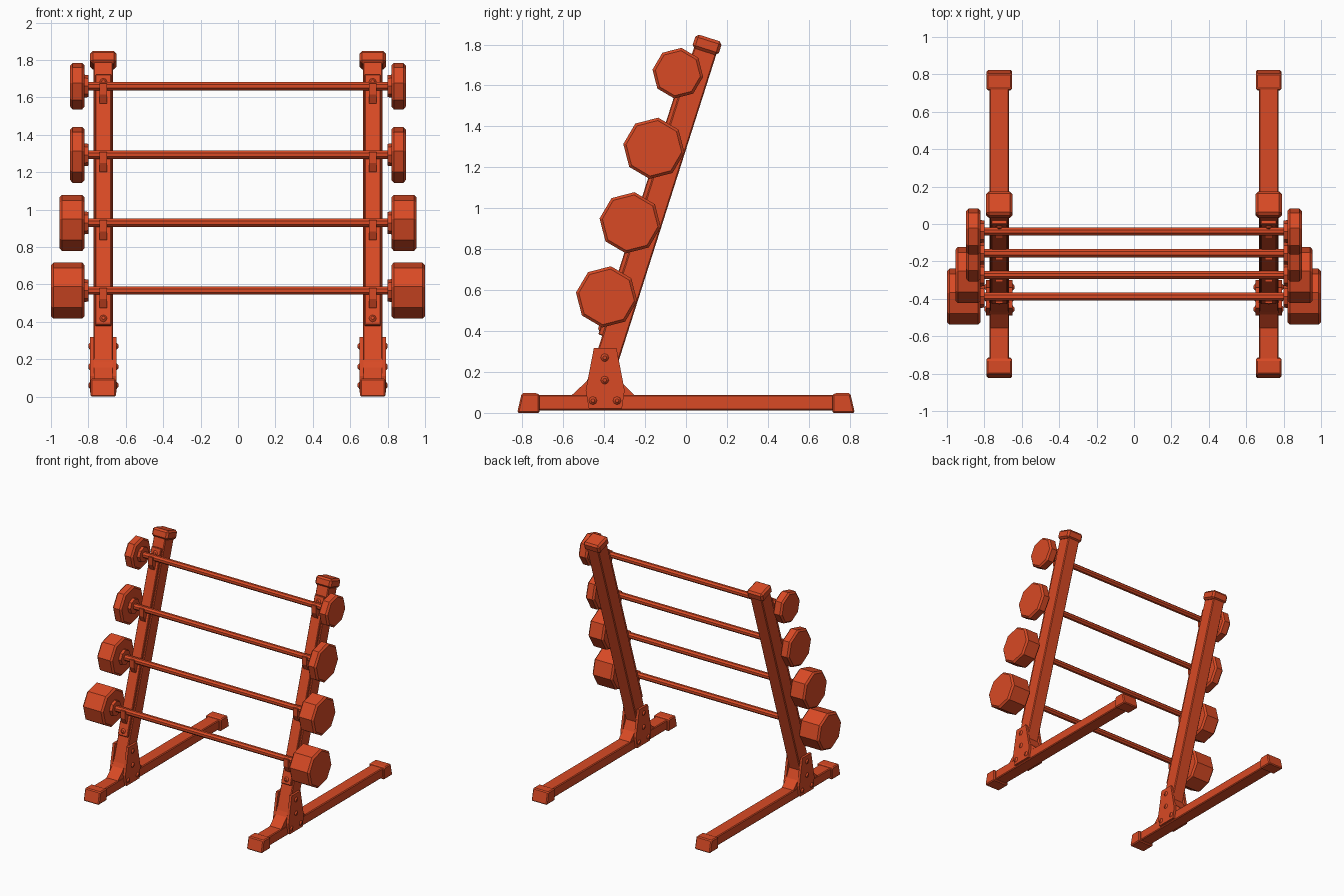
import bpy, bmesh, math
from mathutils import Vector

if "Cube" in bpy.data.objects:
    bpy.data.objects.remove(bpy.data.objects["Cube"])

paint = bpy.data.materials.new("orange red")
paint.use_nodes = True
colour = (0.69, 0.068, 0.018, 1)
paint.diffuse_color = colour
paint.node_tree.nodes["Principled BSDF"].inputs["Base Color"].default_value = colour

LEAN = math.atan(0.3185)
POST_X = 0.72


def finish(name, bm, bevel=0):
    bmesh.ops.recalc_face_normals(bm, faces=bm.faces)
    mesh = bpy.data.meshes.new(name)
    bm.to_mesh(mesh)
    bm.free()
    mesh.materials.append(paint)
    obj = bpy.data.objects.new(name, mesh)
    bpy.context.collection.objects.link(obj)
    if bevel:
        mod = obj.modifiers.new("Bevel", "BEVEL")
        mod.width = bevel
        mod.segments = 1
        mod.limit_method = "ANGLE"
        mod.angle_limit = math.radians(35)
    return obj


def prism(name, profile, x, width, bevel=0):
    """Extrude a (y, z) outline across x."""
    bm = bmesh.new()
    face = bm.faces.new([bm.verts.new((x - width / 2, y, z)) for y, z in profile])
    new = bmesh.ops.extrude_face_region(bm, geom=[face])["geom"]
    verts = [v for v in new if isinstance(v, bmesh.types.BMVert)]
    bmesh.ops.translate(bm, verts=verts, vec=(width, 0, 0))
    return finish(name, bm, bevel)


def spindle(name, centre, rings, sides=8, turn=0.0):
    """Stack of (x, radius) rings along x about a (y, z) centre."""
    bm = bmesh.new()
    loops = []
    for x, r in rings:
        angles = [turn + math.tau * i / sides for i in range(sides)]
        loops.append([bm.verts.new((x, centre[0] + r * math.cos(a),
                                    centre[1] + r * math.sin(a))) for a in angles])
    for a, b in zip(loops, loops[1:]):
        for i in range(sides):
            j = (i + 1) % sides
            bm.faces.new((a[i], a[j], b[j], b[i]))
    bm.faces.new(loops[0])
    bm.faces.new(loops[-1])
    return finish(name, bm)


def bolt(name, place, direction):
    """Low domed bolt head."""
    bm = bmesh.new()
    bmesh.ops.create_cone(bm, cap_ends=True, segments=8, radius1=0.022,
                          radius2=0.009, depth=0.012)
    obj = finish(name, bm)
    obj.location = place
    obj.rotation_euler = Vector(direction).to_track_quat("Z", "Y").to_euler()


def on_post(z, forward):
    """(y, z) point on the leaning post's axis at height z, moved forward."""
    y = 0.0925 + 0.3185 * (z - 1.765)
    return (y - forward * math.cos(LEAN), z + forward * math.sin(LEAN))


def slab(low, high, back, front):
    return [on_post(low, back), on_post(low, front),
            on_post(high, front), on_post(high, back)]


# Bars: height, head radius, outer end of head
bars = [(1.66, 0.125, 0.897), (1.293, 0.151, 0.897),
        (0.929, 0.151, 0.955), (0.567, 0.151, 1.0)]

for s, side in ((-1, "right"), (1, "left")):
    x = s * POST_X

    # Floor rail with tapered end caps
    prism(side + "_floor_rail", [(-0.78, 0.012), (0.78, 0.012), (0.78, 0.088), (-0.78, 0.088)],
          x, 0.104, 0.006)
    for d, end in ((-1, "front"), (1, "back")):
        prism(f"{side}_{end}_foot_cap",
              [(d * 0.715, 0), (d * 0.825, 0), (d * 0.803, 0.096),
               (d * 0.725, 0.096), (d * 0.715, 0.085)], x, 0.136, 0.01)

    # Leaning post, its front strip and its top cap
    prism(side + "_post", slab(0.1, 1.78, -0.057, 0.057), x, 0.104, 0.006)
    prism(side + "_front_strip", slab(0.36, 1.7, 0.05, 0.077), x, 0.086, 0.004)
    prism(side + "_post_cap", slab(1.765, 1.832, -0.067, 0.067), x, 0.14, 0.014)

    # Foot joint: sloped block between two side plates
    prism(side + "_foot_block",
          [(-0.56, 0.085), (-0.25, 0.085), (-0.31, 0.145), (-0.36, 0.25),
           (-0.44, 0.25), (-0.485, 0.155)], x, 0.1)
    for d, face in ((-1, "right"), (1, "left")):
        prism(f"{side}_{face}_side_plate",
              [(-0.45, 0.318), (-0.34, 0.318), (-0.3, 0.11), (-0.313, 0.022),
               (-0.475, 0.022), (-0.49, 0.11)], x + d * 0.06, 0.02)
        for y, z in ((-0.397, 0.27), (-0.397, 0.16), (-0.455, 0.06), (-0.337, 0.06)):
            bolt(f"{side}_{face}_plate_bolt", (x + d * 0.074, y, z), (d, 0, 0))

    # Bolts at both ends of the strip
    for z in (0.395, 1.66):
        bolt(side + "_strip_bolt", (x, *on_post(z, 0.081)),
             (0, -math.cos(LEAN), math.sin(LEAN)))

    for n, (z, radius, end) in enumerate(bars, 1):
        y = -0.04 + 0.3185 * (z - 1.66)

        # Cradle hook under the bar
        hook = [(0.025, -0.015), (0.0, -0.025), (-0.023, -0.01), (-0.023, 0.015),
                (-0.036, 0.015), (-0.036, -0.045), (-0.015, -0.09), (0.0, -0.1)]
        prism(f"{side}_hook_{n}", [(y + a, z + b) for a, b in hook], x, 0.04)

        # Collar and eight-sided weight head
        spindle(f"{side}_collar_{n}", (y, z), [(s * 0.798, 0.058), (s * 0.825, 0.062)])
        spindle(f"{side}_weight_head_{n}", (y, z),
                [(s * 0.82, radius - 0.014), (s * 0.833, radius),
                 (s * (end - 0.013), radius), (s * end, radius - 0.014)],
                turn=math.radians(37))

# Cross bars
for n, (z, radius, end) in enumerate(bars, 1):
    y = -0.04 + 0.3185 * (z - 1.66)
    spindle(f"cross_bar_{n}", (y, z), [(-0.82, 0.024), (0.82, 0.024)], turn=math.pi / 8)
